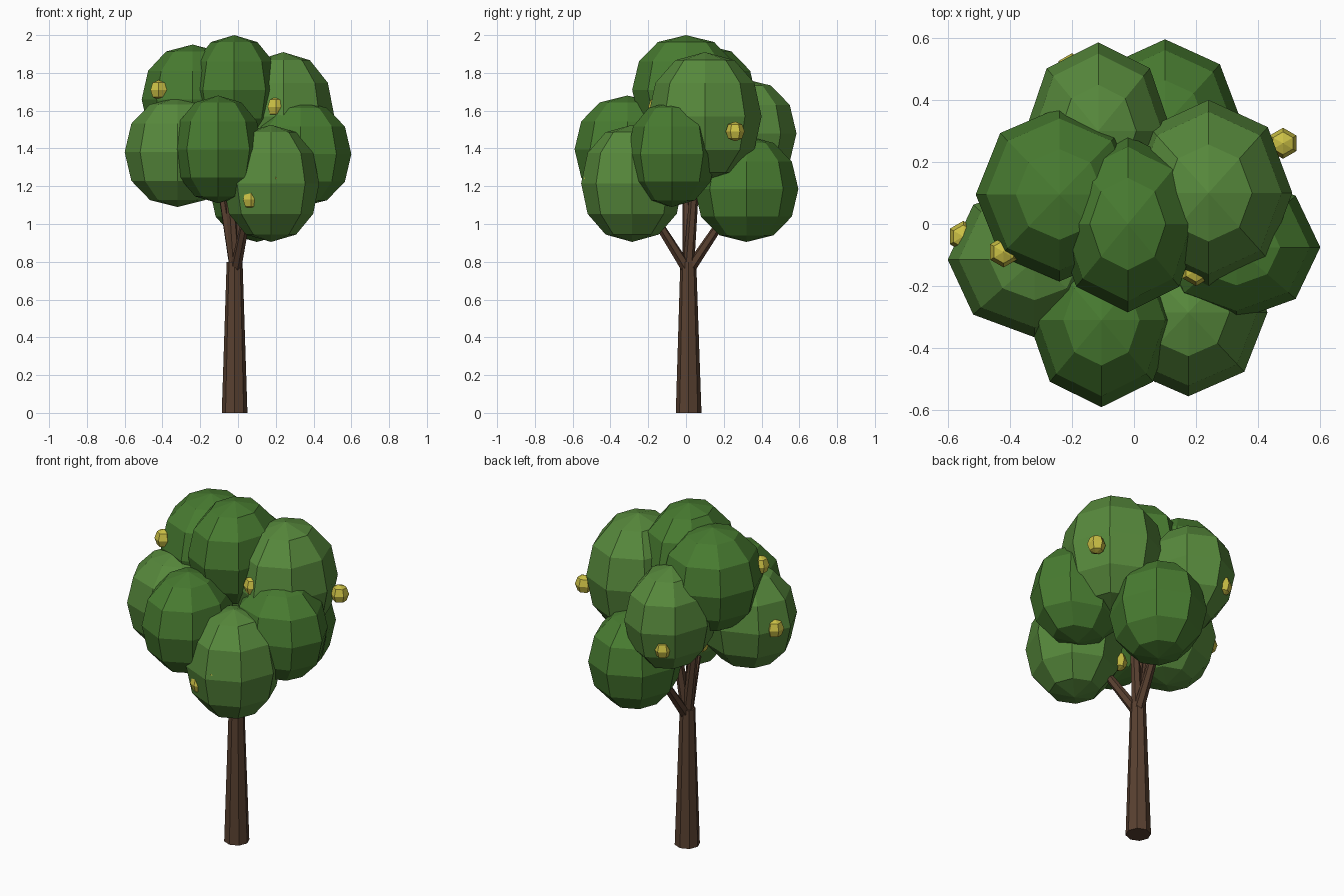
import bpy, bmesh
from math import copysign
from mathutils import Vector

if "Cube" in bpy.data.objects:
    bpy.data.objects.remove(bpy.data.objects["Cube"])


def material(name, color):
    m = bpy.data.materials.new(name)
    m.diffuse_color = (*color, 1)
    m.use_nodes = True
    m.node_tree.nodes["Principled BSDF"].inputs["Base Color"].default_value = m.diffuse_color
    return m


BARK = material("bark", (0.1, 0.052, 0.03))
LEAF_A = material("leaf", (0.065, 0.2, 0.03))
LEAF_B = material("light_leaf", (0.095, 0.25, 0.045))
FRUIT = material("fruit_skin", (0.6, 0.53, 0.06))


def finish(bm, name, mat):
    bmesh.ops.recalc_face_normals(bm, faces=bm.faces)
    mesh = bpy.data.meshes.new(name)
    bm.to_mesh(mesh)
    bm.free()
    mesh.materials.append(mat)
    obj = bpy.data.objects.new(name, mesh)
    bpy.context.collection.objects.link(obj)
    return obj


def limb(name, start, end, r1, r2, sides):
    """Tapered faceted cylinder between two points."""
    start, end = Vector(start), Vector(end)
    bm = bmesh.new()
    bmesh.ops.create_cone(bm, cap_ends=True, segments=sides, radius1=r1,
                          radius2=r2, depth=(end - start).length)
    obj = finish(bm, name, BARK)
    obj.location = (start + end) / 2
    obj.rotation_euler = (end - start).to_track_quat('Z', 'Y').to_euler()


def ball(name, center, radii, mat, segments, rings, power=1.0):
    """Flat-shaded low-poly ellipsoid; power below 1 makes the profile fuller."""
    bm = bmesh.new()
    bmesh.ops.create_uvsphere(bm, u_segments=segments, v_segments=rings, radius=1)
    for v in bm.verts:
        r = v.co.xy.length
        if r > 1e-4:
            v.co.xy *= r ** (power - 1)
        v.co.z = copysign(abs(v.co.z) ** power, v.co.z)
    bmesh.ops.scale(bm, vec=radii, verts=bm.verts)
    finish(bm, name, mat).location = center


# Trunk and branches
limb("trunk", (-0.018, 0.014, 0), (-0.018, 0.012, 0.8), 0.068, 0.042, 8)
for i, tip in enumerate([(0.06, -0.22, 1.12), (0.03, 0.26, 1.12),
                         (-0.12, 0.06, 1.4), (0.06, 0.06, 1.4),
                         (-0.06, 0.0, 1.4)]):
    limb(f"branch_{i + 1}", (-0.015, 0.012, 0.75), tip, 0.03, 0.02, 6)

# Foliage clumps: centre, radii, material
CLUMPS = [
    ((-0.02, 0.00, 1.71), (0.235, 0.285, 0.29), LEAF_A),
    ((-0.24, 0.095, 1.66), (0.27, 0.28, 0.29), LEAF_A),
    ((0.24, 0.10, 1.57), (0.27, 0.30, 0.34), LEAF_B),
    ((0.33, -0.075, 1.37), (0.27, 0.235, 0.28), LEAF_A),
    ((-0.32, -0.115, 1.38), (0.28, 0.25, 0.29), LEAF_B),
    ((-0.105, -0.31, 1.395), (0.235, 0.28, 0.285), LEAF_A),
    ((0.175, -0.285, 1.215), (0.255, 0.27, 0.31), LEAF_B),
    ((-0.115, 0.30, 1.48), (0.235, 0.285, 0.29), LEAF_B),
    ((0.10, 0.32, 1.185), (0.25, 0.275, 0.28), LEAF_A),
]
for i, (center, radii, mat) in enumerate(CLUMPS):
    ball(f"foliage_{i + 1}", center, radii, mat, 8, 6, 0.94)

# Fruits
for i, center in enumerate([
        (-0.42, -0.09, 1.71), (0.20, -0.15, 1.62), (0.07, -0.46, 1.13),
        (0.20, -0.49, 1.24), (0.48, 0.26, 1.49), (-0.55, -0.04, 1.39),
        (-0.20, 0.50, 1.38), (0.00, -0.13, 1.12)]):
    ball(f"fruit_{i + 1}", center, (0.05, 0.05, 0.052), FRUIT, 6, 4, 0.9)
